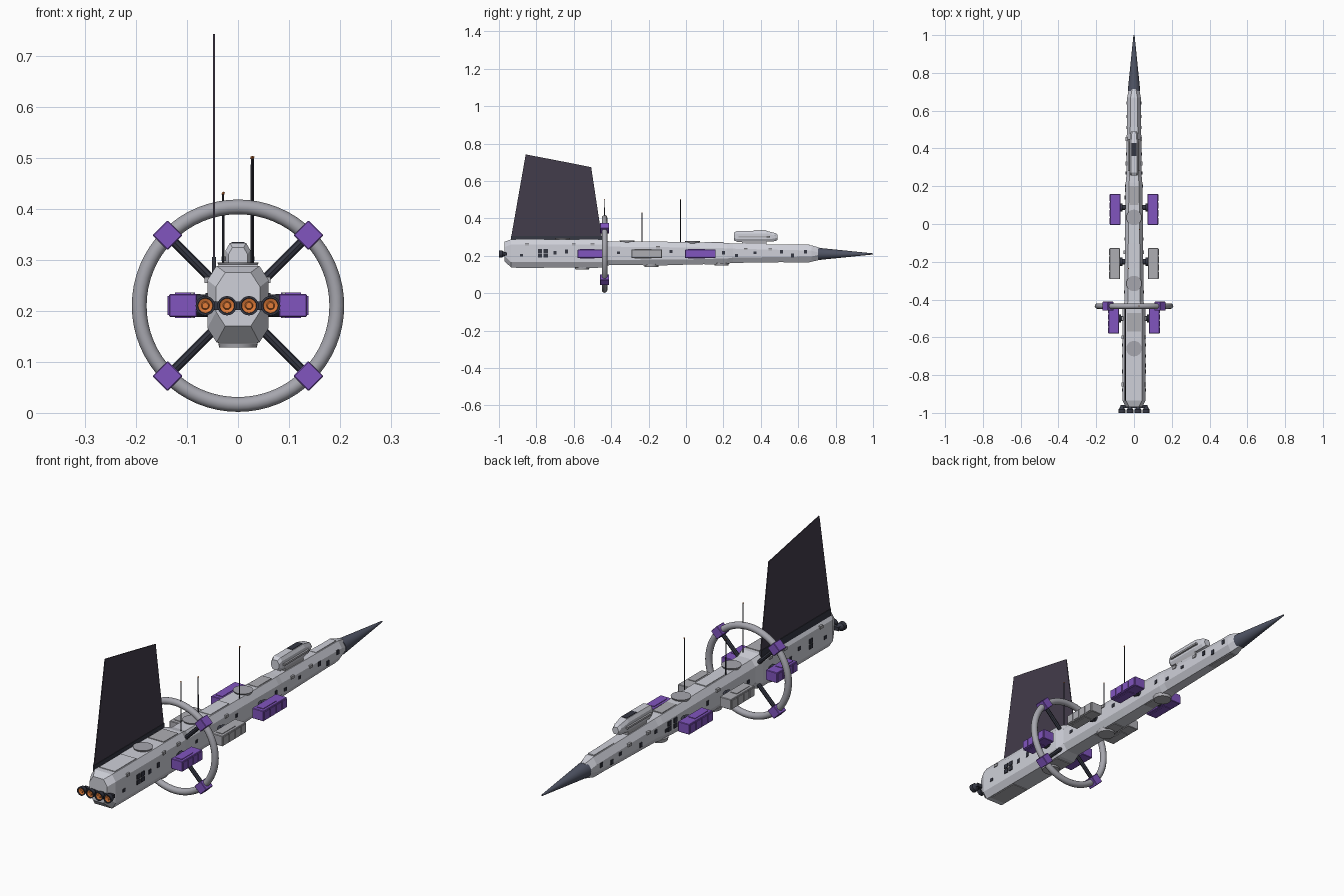
import bpy, bmesh, math, random
from mathutils import Matrix, Vector

if "Cube" in bpy.data.objects:
    bpy.data.objects.remove(bpy.data.objects["Cube"])

random.seed(4)
CZ = 0.21  # height of the ship's axis


def mat(name, r, g, b):
    m = bpy.data.materials.new(name)
    m.diffuse_color = (r, g, b, 1)
    m.use_nodes = True
    m.node_tree.nodes["Principled BSDF"].inputs["Base Color"].default_value = m.diffuse_color
    return m


HULL = mat("hull_pale", 0.62, 0.63, 0.69)
PANEL = mat("panel_grey", 0.42, 0.42, 0.45)
DARK = mat("dark_steel", 0.035, 0.038, 0.055)
NOSE = mat("nose_slate", 0.08, 0.09, 0.13)
PURPLE = mat("purple", 0.22, 0.09, 0.52)
FIN = mat("fin_violet", 0.055, 0.045, 0.07)
GLOW = mat("engine_orange", 0.75, 0.2, 0.04)
RING = mat("ring_grey", 0.38, 0.38, 0.42)


def make(name, bm, m, smooth=False):
    bmesh.ops.recalc_face_normals(bm, faces=bm.faces)
    me = bpy.data.meshes.new(name)
    bm.to_mesh(me)
    bm.free()
    ob = bpy.data.objects.new(name, me)
    bpy.context.collection.objects.link(ob)
    me.materials.append(m)
    if smooth:
        bpy.context.view_layer.objects.active = ob
        ob.select_set(True)
        bpy.ops.object.shade_smooth_by_angle(angle=math.radians(40))
        ob.select_set(False)
    return ob


def box(name, lo, hi, m, bevel=0):
    lo, hi = Vector(lo), Vector(hi)
    bm = bmesh.new()
    bmesh.ops.create_cube(bm, size=1, matrix=Matrix.Translation((lo + hi) / 2) @ Matrix.Diagonal((*(hi - lo), 1)))
    if bevel:
        bmesh.ops.bevel(bm, geom=bm.edges[:], offset=bevel, segments=1, affect='EDGES')
    return make(name, bm, m)


def rod(name, a, b, r1, r2, m, sides=16, smooth=True):
    a, b = Vector(a), Vector(b)
    d = b - a
    bm = bmesh.new()
    M = Matrix.Translation((a + b) / 2) @ d.to_track_quat('Z', 'Y').to_matrix().to_4x4()
    bmesh.ops.create_cone(bm, cap_ends=True, segments=sides, radius1=r1, radius2=r2, depth=d.length, matrix=M)
    return make(name, bm, m, smooth)


def lathe_y(name, profile, center, m, sides, closed=False):
    # profile is (radius, y offset) spun about the y axis
    bm = bmesh.new()
    vs = [bm.verts.new((r, y, 0)) for r, y in profile]
    es = [bm.edges.new(p) for p in zip(vs, vs[1:])]
    if closed:
        es.append(bm.edges.new((vs[-1], vs[0])))
    bmesh.ops.spin(bm, geom=vs + es, cent=(0, 0, 0), axis=(0, 1, 0), angle=2 * math.pi, steps=sides)
    bmesh.ops.remove_doubles(bm, verts=bm.verts, dist=1e-5)
    bmesh.ops.translate(bm, verts=bm.verts, vec=center)
    return make(name, bm, m, True)


def loft(name, stations, m, cx, cz):
    # octagonal sections: (y, half width, bottom z, top z)
    bm = bmesh.new()
    rings = []
    for y, w, b, t in stations:
        half = [(w - cx, b), (w, b + cz), (w, t - cz), (w - cx, t)]
        pts = half + [(-x, z) for x, z in reversed(half)]
        rings.append([bm.verts.new((x, y, z)) for x, z in pts])
    for r, s in zip(rings, rings[1:]):
        for i in range(8):
            j = (i + 1) % 8
            bm.faces.new((r[i], r[j], s[j], s[i]))
    bm.faces.new(rings[0])
    bm.faces.new(rings[-1])
    return make(name, bm, m)


# Main hull
S = [(-0.97, 0.043, 0.17, 0.275), (-0.935, 0.06, 0.138, 0.288), (-0.45, 0.06, 0.138, 0.288),
     (-0.41, 0.05, 0.15, 0.277), (-0.02, 0.048, 0.152, 0.273), (0.22, 0.044, 0.158, 0.268),
     (0.25, 0.041, 0.162, 0.266), (0.67, 0.036, 0.168, 0.256), (0.715, 0.028, 0.178, 0.243)]
loft("hull", S, HULL, 0.018, 0.028)


def hull_at(y):
    for a, b in zip(S, S[1:]):
        if a[0] <= y <= b[0]:
            t = (y - a[0]) / (b[0] - a[0])
            return [p + (q - p) * t for p, q in zip(a, b)]


# Nose spike
rod("nose_spike", (0, 0.705, CZ), (0, 1.0, CZ), 0.033, 0.003, NOSE, 24)

# Raised hull plating on top, belly and sides
for i, (y0, y1) in enumerate([(-0.91, -0.76), (-0.57, -0.47), (-0.23, -0.1), (0.1, 0.2), (0.52, 0.66)]):
    _, w, b, t = hull_at((y0 + y1) / 2)
    box(f"top_plate_{i}", (-w + 0.022, y0, t - 0.01), (w - 0.022, y1, t + 0.003), PANEL if i % 2 else HULL)
    box(f"belly_plate_{i}", (-w + 0.022, y0, b - 0.003), (w - 0.022, y1, b + 0.01), PANEL)

# Windows and dark side fittings
for s in (-1, 1):
    for i, y in enumerate([-0.88, -0.7, -0.64, -0.36, -0.08, 0.2, 0.27, 0.37, 0.51, 0.57, 0.64]):
        w = hull_at(y)[1]
        z = CZ + random.choice((-0.008, 0.006, 0.012))
        h = random.uniform(0.006, 0.011)
        box("side_window", (s * w - 0.003, y - 0.008, z - h), (s * w + 0.003, y + 0.008, z + h), DARK)
    for y in ((-0.78, -0.75) if s > 0 else (-0.78, 0.14, 0.18)):
        w = hull_at(y)[1]
        for dz in (-0.018, 0.006):
            box("side_vent", (s * w - 0.004, y - 0.011, CZ + dz), (s * w + 0.004, y + 0.011, CZ + dz + 0.019), DARK)
    for y in (-0.85, -0.6, -0.5, -0.15, 0.32, 0.45):
        w, b, t = hull_at(y)[1:]
        box("edge_fitting", (s * w - 0.006, y - 0.01, t - 0.034), (s * w + 0.004, y + 0.01, t - 0.022), PANEL)

# Bridge on its pedestal
box("bridge_pedestal", (-0.018, 0.3, 0.255), (0.018, 0.43, 0.285), PANEL)
loft("bridge", [(0.257, 0.019, 0.282, 0.324), (0.272, 0.024, 0.275, 0.333), (0.43, 0.024, 0.275, 0.333),
                (0.475, 0.02, 0.278, 0.322), (0.49, 0.016, 0.284, 0.314)], HULL, 0.008, 0.014)
box("bridge_roof_window", (-0.013, 0.36, 0.325), (0.013, 0.43, 0.335), DARK)
for s in (-1, 1):
    box("bridge_side_rail", (s * 0.026 - 0.006, 0.28, 0.298), (s * 0.026 + 0.006, 0.45, 0.306), PANEL)

# Engines: crossbar, nozzles and glowing cores
box("engine_crossbar", (-0.072, -0.975, CZ - 0.008), (0.072, -0.958, CZ + 0.008), DARK)
for x in (-0.064, -0.0215, 0.0215, 0.064):
    lathe_y("engine_nozzle", [(0.009, 0.035), (0.014, 0.022), (0.018, 0.018), (0.019, 0),
                              (0.015, 0), (0.012, 0.012)], (x, -1.0, CZ), DARK, 20)
    lathe_y("engine_glow", [(0.015, 0.003), (0.008, 0.006), (0.006, 0.002), (0.0, 0.002)],
            (x, -1.0, CZ), GLOW, 20)

# Habitat ring with spokes and joints
RY = -0.435
circle = [(0.1935 + 0.0145 * math.cos(a), 0.0145 * math.sin(a))
          for a in (2 * math.pi * k / 12 for k in range(12))]
lathe_y("habitat_ring", circle, (0, RY, CZ), RING, 64, True)
for sx in (-1, 1):
    for sz in (-1, 1):
        rod("ring_spoke", (sx * 0.03, RY, CZ + sz * 0.03), (sx * 0.137, RY, CZ + sz * 0.137),
            0.009, 0.009, DARK, 8)
        joint = box("ring_joint", (-0.021, -0.024, -0.021), (0.021, 0.024, 0.021), PURPLE, 0.002)
        joint.location = (sx * 0.138, RY, CZ + sz * 0.138)
        joint.rotation_euler.y = math.pi / 4

# Side cargo pods on dark struts
for name, y, x0, m in (("fore_pod", 0.077, 0.072, PURPLE), ("mid_pod", -0.21, 0.074, PANEL),
                       ("aft_pod", -0.51, 0.08, PURPLE)):
    for s in (-1, 1):
        def pbox(part, xa, xb, ya, yb, za, zb, mm, bev=0):
            xs = sorted((s * xa, s * xb))
            box(f"{name}_{part}", (xs[0], y + ya, CZ + za), (xs[1], y + yb, CZ + zb), mm, bev)
        L = 0.082 if name != "aft_pod" else 0.07
        pbox("body", x0, x0 + 0.055, -L, L, -0.022, 0.023, m, 0.002)
        for k in range(4):
            c = -L + L * (k + 0.5) / 2
            pbox("rib", x0 + 0.05, x0 + 0.058, c - L * 0.2, c + L * 0.2, -0.018, 0.019, m)
        pbox("lid", x0 + 0.012, x0 + 0.043, -L * 0.8, L * 0.3, -0.0245, 0.0255, m)
        rod(f"{name}_strut", (s * 0.03, y + 0.01, CZ), (s * (x0 + 0.01), y + 0.01, CZ), 0.014, 0.014, DARK, 12)
        rod(f"{name}_strut_collar", (s * (x0 - 0.012), y + 0.01, CZ), (s * x0, y + 0.01, CZ), 0.022, 0.022, DARK, 12)

# Round hatches along the spine and belly
for y, m in ((0.035, RING), (-0.315, RING), (-0.66, RING)):
    t = hull_at(y)[3]
    rod("spine_hatch", (0, y, t - 0.005), (0, y, t + 0.007), 0.035, 0.041, m, 24)
for y in (0.19, -0.185, -0.555):
    b = hull_at(y)[2]
    rod("belly_hatch", (0, y, b + 0.005), (0, y, b - 0.01), 0.04, 0.037, PANEL, 24)

# Tall tail fin in two panels, offset to the left
FX = -0.047
for i, pts in enumerate(([(-0.935, 0.298), (-0.69, 0.298), (-0.69, 0.71), (-0.857, 0.742)],
                         [(-0.69, 0.298), (-0.45, 0.298), (-0.507, 0.674), (-0.69, 0.71)])):
    bm = bmesh.new()
    f = bm.faces.new([bm.verts.new((FX - 0.002, y, z)) for y, z in pts])
    ext = bmesh.ops.extrude_face_region(bm, geom=[f])
    bmesh.ops.translate(bm, vec=(0.004, 0, 0), verts=[v for v in ext["geom"] if isinstance(v, bmesh.types.BMVert)])
    make(f"tail_fin_{i}", bm, FIN)
box("fin_base", (FX - 0.004, -0.935, 0.262), (FX + 0.004, -0.45, 0.305), DARK)

# Antennas with warm tips
for x, y, top in ((0.027, RY, 0.5), (0.029, -0.03, 0.5), (-0.029, -0.235, 0.43)):
    rod("antenna", (x, y, 0.24), (x, y, top), 0.0025, 0.002, DARK, 8)
    bm = bmesh.new()
    bmesh.ops.create_icosphere(bm, subdivisions=1, radius=0.0035, matrix=Matrix.Translation((x, y, top)))
    make("antenna_tip", bm, GLOW)
